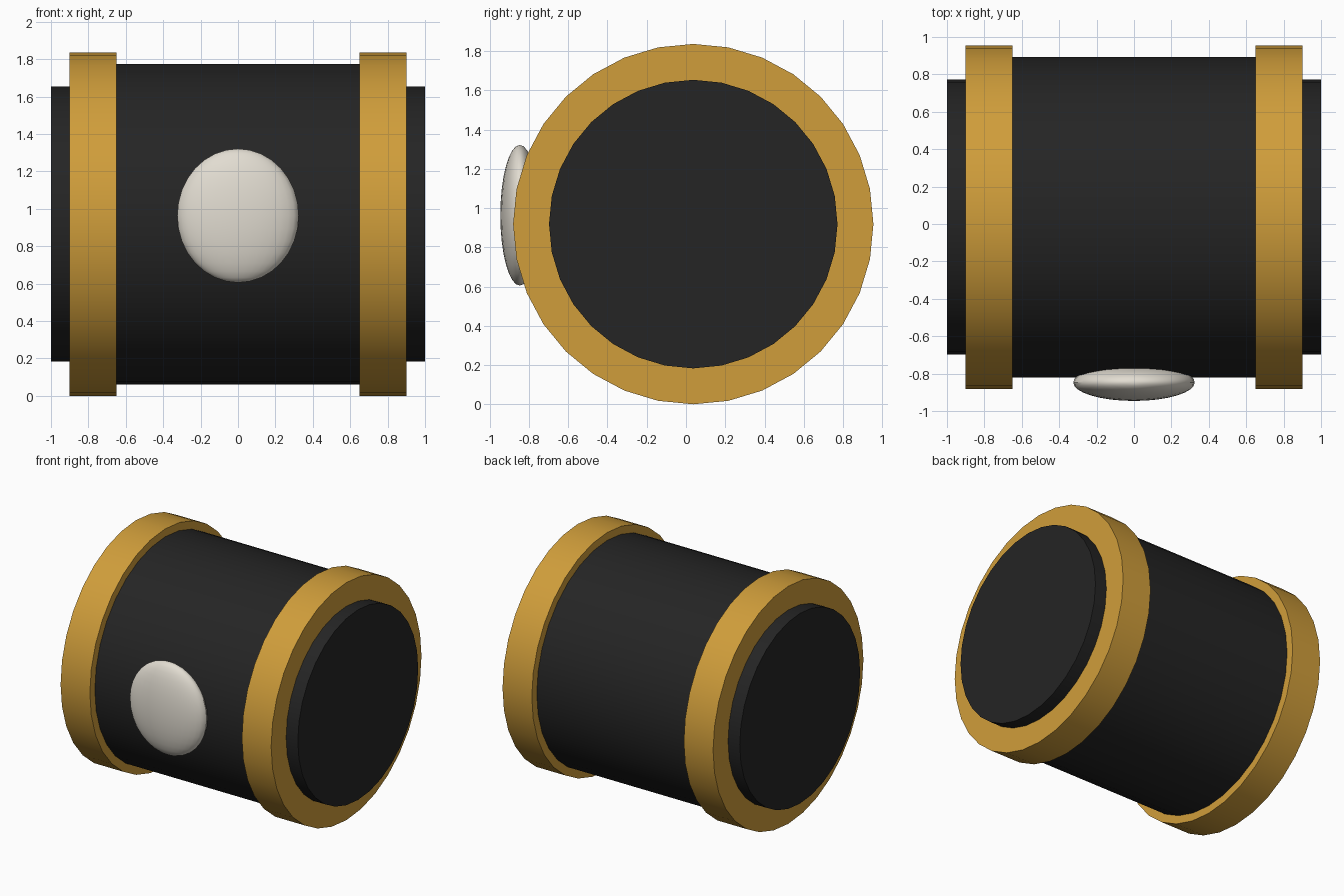
import bpy, bmesh, math
from mathutils import Matrix

if "Cube" in bpy.data.objects:
    bpy.data.objects.remove(bpy.data.objects["Cube"])

AXIS_Y, AXIS_Z = 0.037, 0.918   # centre line of the barrel
SIDES = 32


def material(name, rgb):
    m = bpy.data.materials.new(name)
    m.diffuse_color = (*rgb, 1.0)
    m.use_nodes = True
    m.node_tree.nodes["Principled BSDF"].inputs["Base Color"].default_value = m.diffuse_color
    return m


black = material("matte black", (0.018, 0.018, 0.018))
gold = material("warm gold", (0.63, 0.34, 0.043))
ivory = material("ivory", (0.76, 0.72, 0.64))


def finish(name, bm, mat, location):
    mesh = bpy.data.meshes.new(name)
    bm.to_mesh(mesh)
    bm.free()
    mesh.materials.append(mat)
    mesh.shade_smooth()
    mesh.set_sharp_from_angle(angle=math.radians(30))
    obj = bpy.data.objects.new(name, mesh)
    obj.location = location
    bpy.context.collection.objects.link(obj)
    return obj


def x_cylinder(name, radius, x0, x1, mat):
    bm = bmesh.new()
    bmesh.ops.create_cone(bm, cap_ends=True, segments=SIDES, radius1=radius,
                          radius2=radius, depth=x1 - x0,
                          matrix=Matrix.Rotation(math.pi / 2, 4, 'Y'))
    return finish(name, bm, mat, ((x0 + x1) / 2, AXIS_Y, AXIS_Z))


# Main barrel between the two bands
x_cylinder("barrel", 0.857, -0.70, 0.70, black)

# Gold band and protruding black end plug on each side
for side, s in (("left", -1), ("right", 1)):
    x_cylinder(side + "_band", 0.918, *sorted((s * 0.65, s * 0.90)), gold)
    x_cylinder(side + "_end_plug", 0.735, *sorted((s * 0.85, s * 1.0)), black)

# Flattened oval button on the front
bm = bmesh.new()
bmesh.ops.create_uvsphere(bm, u_segments=32, v_segments=16, radius=1.0)
bmesh.ops.scale(bm, vec=(0.325, 0.099, 0.358), verts=bm.verts)
finish("front_button", bm, ivory, (0, -0.847, 0.963))
